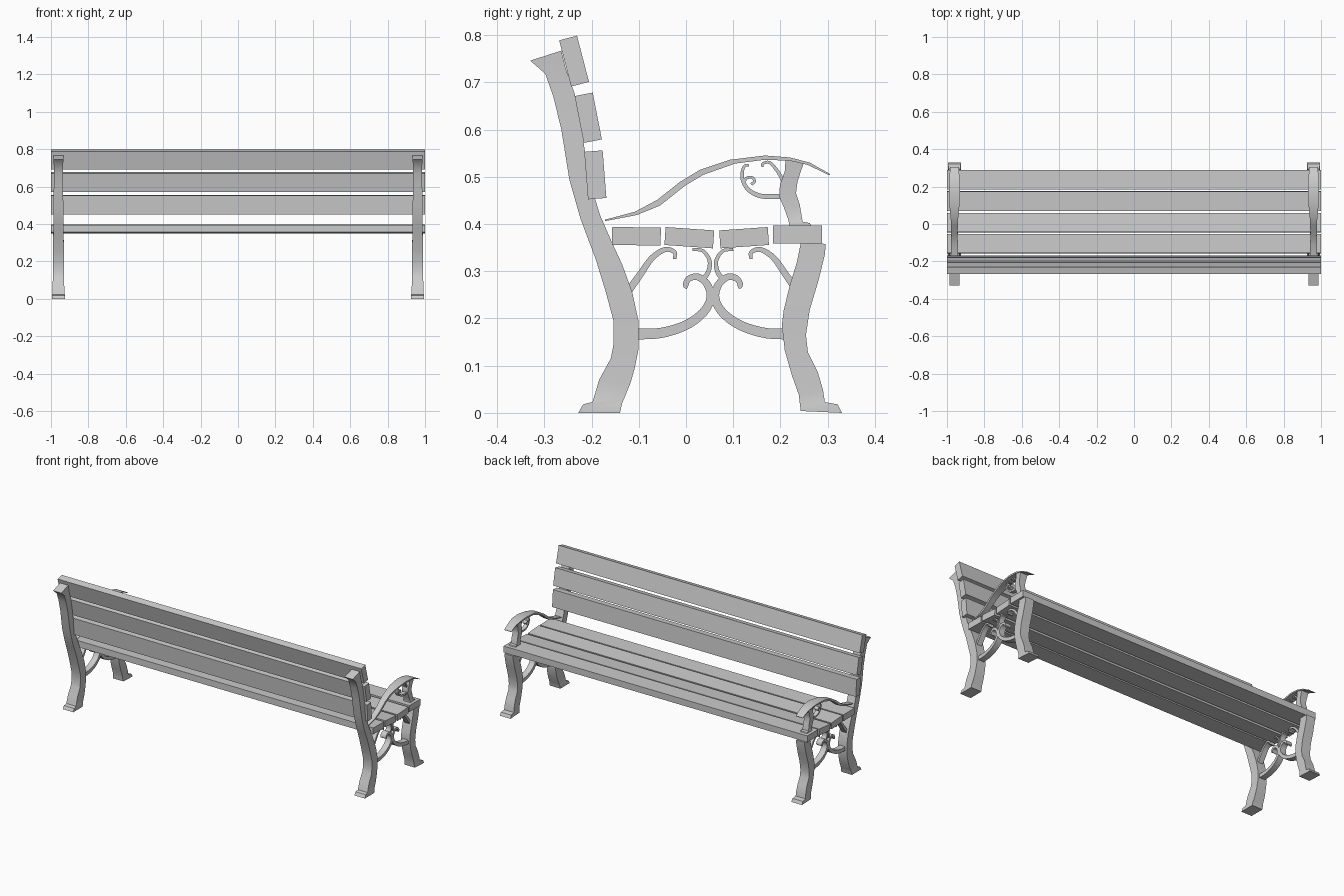
import bpy, bmesh, math
from mathutils import Vector, Matrix

FRAME_X = 0.96          # centre of each cast side frame


def finish(name, bm, mirrored):
    bmesh.ops.recalc_face_normals(bm, faces=bm.faces)
    me = bpy.data.meshes.new(name)
    bm.to_mesh(me)
    bm.free()
    ob = bpy.data.objects.new(name, me)
    bpy.context.collection.objects.link(ob)
    bpy.context.view_layer.objects.active = ob
    ob.select_set(True)
    if mirrored:
        bpy.ops.object.shade_smooth_by_angle(angle=math.radians(30))
        ob.modifiers.new("other_side", 'MIRROR')
    ob.select_set(False)
    return ob


def loft(name, sections):
    """Four-cornered loft; each section is (y1, z1, y2, z2, half width in x)."""
    bm = bmesh.new()
    rings = []
    for y1, z1, y2, z2, w in sections:
        rings.append([bm.verts.new((FRAME_X + s * w, y, z))
                      for s, y, z in ((-1, y1, z1), (1, y1, z1), (1, y2, z2), (-1, y2, z2))])
    for a, b in zip(rings, rings[1:]):
        for i in range(4):
            j = (i + 1) % 4
            bm.faces.new((a[i], a[j], b[j], b[i]))
    bm.faces.new(rings[0])
    bm.faces.new(rings[-1])
    return finish(name, bm, True)


def smooth_path(pts, n=4):
    """Catmull-Rom spline through the points."""
    p = [Vector(q) for q in pts]
    p = [2 * p[0] - p[1]] + p + [2 * p[-1] - p[-2]]
    out = []
    for a, b, c, d in zip(p, p[1:], p[2:], p[3:]):
        for k in range(n):
            t = k / n
            out.append(0.5 * (2 * b + (c - a) * t + (2 * a - 5 * b + 4 * c - d) * t * t
                              + (3 * b - a - 3 * c + d) * t ** 3))
    return out + [p[-2]]


def scroll(name, pts, t0, t1, w, flip=None):
    """Tapering iron strip along a (y, z) path, optionally flipped about y = flip."""
    if flip is not None:
        pts = [(2 * flip - y, z) for y, z in pts]
    path = smooth_path(pts)
    secs = []
    for i, p in enumerate(path):
        d = (path[min(i + 1, len(path) - 1)] - path[max(i - 1, 0)]).normalized()
        h = (t0 + (t1 - t0) * i / (len(path) - 1)) / 2
        n = Vector((-d.y, d.x)) * h
        secs.append((*(p + n), *(p - n), w))
    return loft(name, secs)


def slat(name, y, z, depth, height, tilt):
    bm = bmesh.new()
    m = (Matrix.Translation((0, y, z)) @ Matrix.Rotation(math.radians(tilt), 4, 'X')
         @ Matrix.Diagonal((2, depth, height, 1)))
    bmesh.ops.create_cube(bm, size=1, matrix=m)
    finish(name, bm, False)


# Wooden slats
for i, (y, z, tilt) in enumerate([(-.105, .374, -1), (.007, .371, -4), (.123, .371, 4), (.236, .378, 0)]):
    slat(f"seat_slat_{i + 1}", y, z, .103, .038, tilt)
for i, (y, z, tilt) in enumerate([(-.192, .504, 4.5), (-.207, .625, 11), (-.237, .745, 14.6)]):
    slat(f"back_slat_{i + 1}", y, z, .039, .101, tilt)

# Back leg rising into the backrest post
loft("back_leg", [
    (-.228, 0, -.14, 0, .035), (-.218, .018, -.135, .021, .034), (-.198, .023, -.132, .028, .032),
    (-.184, .07, -.118, .062, .031), (-.159, .116, -.109, .093, .03), (-.153, .148, -.101, .133, .029),
    (-.154, .197, -.101, .197, .029), (-.171, .26, -.114, .256, .029), (-.192, .328, -.135, .314, .028),
    (-.21, .375, -.159, .366, .027), (-.224, .413, -.182, .419, .026), (-.247, .494, -.205, .494, .026),
    (-.264, .6, -.221, .6, .025), (-.281, .67, -.235, .674, .025), (-.298, .718, -.254, .727, .025),
    (-.33, .746, -.264, .767, .027)])

# Front leg with splayed foot
loft("front_leg", [
    (.243, .004, .33, 0, .035), (.242, .012, .321, .018, .034), (.241, .02, .294, .023, .032),
    (.239, .038, .29, .049, .031), (.224, .08, .279, .087, .03), (.209, .133, .258, .129, .029),
    (.203, .186, .254, .165, .029), (.207, .218, .262, .218, .029), (.22, .271, .281, .282, .029),
    (.235, .32, .294, .335, .028), (.243, .36, .296, .358, .028)])

# Armrest, broad at the front
loft("armrest", [
    (-.172, .409, -.172, .406, .02), (-.108, .426, -.104, .419, .018), (-.061, .451, -.055, .439, .017),
    (-.013, .489, -.002, .481, .018), (.03, .515, .036, .504, .02), (.093, .536, .104, .528, .026),
    (.167, .545, .167, .536, .03), (.22, .541, .22, .534, .03), (.262, .53, .258, .525, .026),
    (.305, .506, .304, .503, .023)])

# Post under the armrest
loft("armrest_support", [
    (.218, .395, .266, .395, .022), (.218, .402, .262, .402, .022), (.217, .408, .247, .405, .02),
    (.207, .436, .241, .441, .019), (.197, .458, .233, .465, .019), (.199, .483, .236, .489, .02),
    (.209, .511, .243, .511, .022), (.211, .538, .25, .531, .024)])

# Scrollwork below the seat, mirrored front to back
big = [(-.112, .167), (-.055, .169), (-.002, .185), (.036, .212), (.052, .243), (.045, .272),
       (.025, .288), (.006, .284), (-.001, .271), (.004, .267)]
link = [(.014, .346), (.036, .343), (.05, .322), (.047, .298), (.034, .282)]
brace = [(-.122, .258), (-.097, .293), (-.072, .328), (-.044, .346), (-.024, .34), (-.024, .326)]
for side, flip in (("back", None), ("front", .057)):
    scroll(f"{side}_lower_scroll", big, .023, .01, .018, flip)
    scroll(f"{side}_link_scroll", link, .006, .011, .016, flip)
    scroll(f"{side}_brace_scroll", brace, .016, .007, .016, flip)

# Small scrollwork below the armrest
scroll("armrest_scroll", [(.202, .458), (.16, .459), (.134, .471), (.121, .49), (.119, .509),
                          (.124, .523), (.133, .524)], .011, .005, .012)
scroll("armrest_curl", [(.121, .488), (.13, .498), (.141, .498), (.145, .49), (.138, .484)], .006, .006, .012)
scroll("armrest_brace", [(.206, .491), (.193, .513), (.177, .53), (.163, .528), (.162, .521)], .008, .005, .012)
